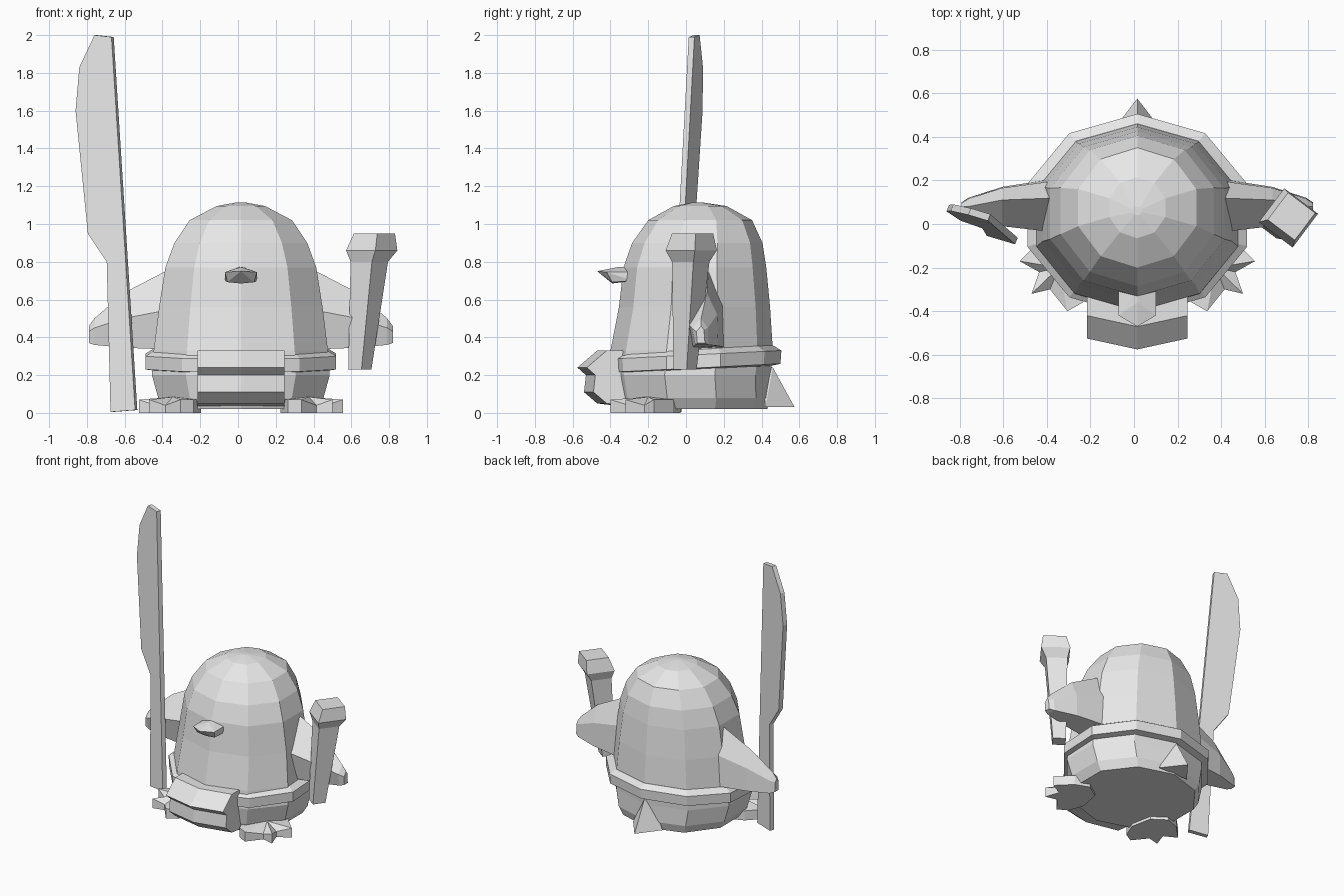
import bpy, bmesh, math
from mathutils import Vector

grey = bpy.data.materials.new("light_grey")
grey.diffuse_color = (0.8, 0.8, 0.8, 1)
CX = 0.015  # body axis


def finish(name, bm):
    bmesh.ops.recalc_face_normals(bm, faces=bm.faces)
    me = bpy.data.meshes.new(name)
    bm.to_mesh(me)
    bm.free()
    me.materials.append(grey)
    ob = bpy.data.objects.new(name, me)
    bpy.context.collection.objects.link(ob)
    return ob


def loft(name, sections):
    """Skin a list of equal-length closed sections and cap both ends."""
    bm = bmesh.new()
    rings = [[bm.verts.new(p) for p in s] for s in sections]
    n = len(rings[0])
    for a, b in zip(rings, rings[1:]):
        for i in range(n):
            j = (i + 1) % n
            bm.faces.new((a[i], a[j], b[j], b[i]))
    bm.faces.new(rings[0])
    bm.faces.new(rings[-1])
    return finish(name, bm)


def hull(name, points):
    bm = bmesh.new()
    for p in points:
        bm.verts.new(p)
    bmesh.ops.convex_hull(bm, input=bm.verts)
    return finish(name, bm)


def ring(z, rx, ry, cy, tilt=0.0, n=10):
    pts = []
    for i in range(n):
        a = math.pi / 2 + i * 2 * math.pi / n
        y = cy + ry * math.sin(a)
        pts.append((CX + rx * math.cos(a), y, z + tilt * y))
    return pts


# Domed ten-sided body, leaning slightly back
loft("body", [ring(*r) for r in (
    (0.02, 0.42, 0.40, 0.03), (0.08, 0.46, 0.42, 0.03),
    (0.20, 0.495, 0.43, 0.02), (0.33, 0.485, 0.43, 0.03),
    (0.56, 0.455, 0.40, 0.045), (0.77, 0.42, 0.378, 0.047),
    (0.90, 0.37, 0.345, 0.06), (1.02, 0.285, 0.275, 0.075),
    (1.095, 0.135, 0.14, 0.075), (1.115, 0.02, 0.02, 0.06))])

# Belt, a little higher at the back
loft("belt", [ring(z, rx, ry, 0.04, 0.05) for z, rx, ry in (
    (0.225, 0.46, 0.40), (0.235, 0.53, 0.46),
    (0.305, 0.53, 0.465), (0.335, 0.48, 0.42))])

# Front pouch, its middle bulging forward
pouch = [(-0.30, 0.33), (-0.47, 0.33), (-0.575, 0.24), (-0.53, 0.20),
         (-0.54, 0.11), (-0.47, 0.05), (-0.30, 0.03)]
loft("front_pouch", [[(CX + x, y + off, z) for y, z in pouch]
                     for x, off in ((-0.23, 0.05), (0, 0), (0.23, 0.05))])

# Pointed tail
hull("tail", [(CX, 0.40, 0.26), (CX, 0.46, 0.24), (CX, 0.50, 0.12), (CX, 0.575, 0.03),
              (CX - 0.12, 0.42, 0.03), (CX + 0.12, 0.42, 0.03)])

# Beak
hull("beak", [(CX, -0.30, 0.775), (CX, -0.36, 0.772), (CX, -0.47, 0.75)]
     + [(CX + s * x, y, z) for s in (-1, 1) for x, y, z in (
         (0.085, -0.28, 0.745), (0.085, -0.42, 0.745), (0.085, -0.28, 0.70),
         (0.07, -0.39, 0.692), (0.0, -0.39, 0.685))])

# Arms and clawed feet, mirrored across the body axis
arm = [(0.36, [(0.12, 0.77), (0.20, 0.58), (0.21, 0.345), (0.0, 0.335), (-0.04, 0.55)]),
       (0.62, [(0.11, 0.635), (0.165, 0.52), (0.17, 0.355), (0.03, 0.345), (-0.01, 0.50)]),
       (0.775, [(0.08, 0.50), (0.115, 0.45), (0.12, 0.36), (0.05, 0.36), (0.03, 0.45)]),
       (0.805, [(0.08, 0.46), (0.095, 0.44), (0.10, 0.37), (0.06, 0.37), (0.055, 0.43)])]
foot = [(0.54, -0.17), (0.45, -0.22), (0.485, -0.32), (0.40, -0.30), (0.32, -0.40),
        (0.25, -0.36), (0.21, -0.25), (0.24, -0.10), (0.34, -0.03), (0.44, -0.07)]
for side, s in (("left", -1), ("right", 1)):
    loft(side + "_arm", [[(CX + s * x, y, z) for y, z in sec] for x, sec in arm])
    bm = bmesh.new()
    low = [bm.verts.new((CX + s * x, y, 0)) for x, y in foot]
    # notches between the claws dip below the claw ridges
    top = [bm.verts.new((CX + s * x, y, 0.04 if i in (1, 3) else 0.07))
           for i, (x, y) in enumerate(foot)]
    mid = bm.verts.new((CX + s * 0.36, -0.2, 0.085))
    for i in range(len(foot)):
        j = (i + 1) % len(foot)
        bm.faces.new((low[i], low[j], top[j], top[i]))
        bm.faces.new((top[i], top[j], mid))
    bm.faces.new(low)
    finish(side + "_foot", bm)

# Long curved blade, turned and leaning
blade = [(-0.675, 0.005), (-0.545, 0.015), (-0.67, 1.99), (-0.76, 2.0),
         (-0.84, 1.83), (-0.86, 1.60), (-0.795, 0.95), (-0.695, 0.80)]


def blade_y(x, z):
    edge = -0.67 + 0.065 * (2 - z)
    return 0.015 - 0.055 * (2 - z) - 0.30 * (x - edge)


loft("blade", [[(x + d * 0.4, blade_y(x, z) + d, z) for x, z in blade]
               for d in (0.0, 0.03)])

# Square club held in the other hand
loft("club", [[(cx + r * math.cos(a), cy + r * math.sin(a), z)
               for a in (math.radians(8 + 90 * k) for k in range(4))]
              for z, cx, cy, r in ((0.23, 0.645, -0.005, 0.062), (0.80, 0.695, 0.025, 0.10),
                                   (0.86, 0.708, 0.028, 0.137), (0.95, 0.722, 0.035, 0.11))])
